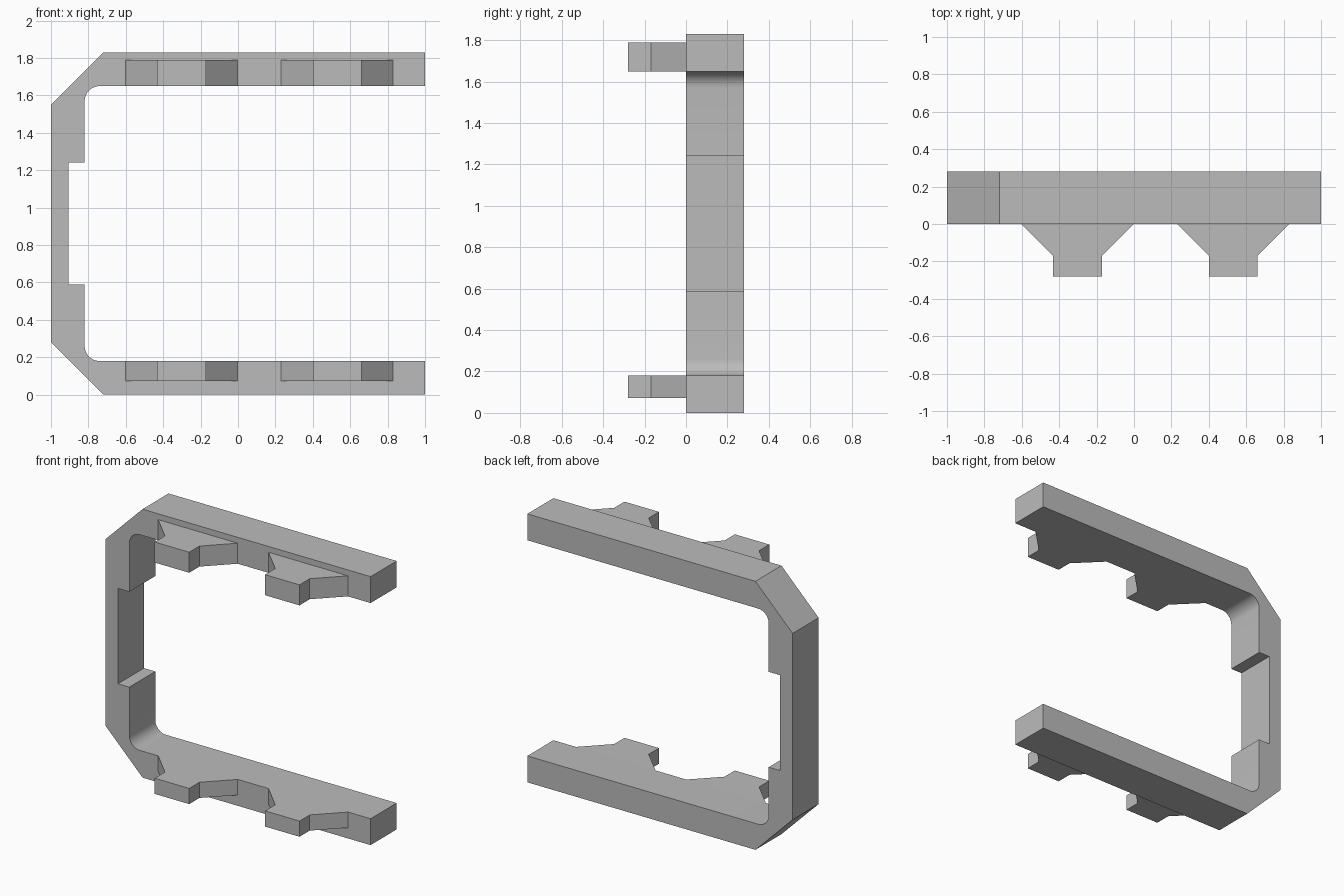
import bpy
import bmesh
from math import sin, cos, radians

cube = bpy.data.objects.get("Cube")
if cube:
    bpy.data.objects.remove(cube, do_unlink=True)

GREY = (0.5, 0.5, 0.5, 1.0)
mat = bpy.data.materials.new("mid grey")
mat.use_nodes = True
mat.diffuse_color = GREY
mat.node_tree.nodes["Principled BSDF"].inputs["Base Color"].default_value = GREY


def extrude_profile(name, points, depth):
    """Solid made by sweeping a closed 3D outline along a vector."""
    bm = bmesh.new()
    face = bm.faces.new([bm.verts.new(p) for p in points])
    result = bmesh.ops.extrude_face_region(bm, geom=[face])
    moved = [v for v in result["geom"] if isinstance(v, bmesh.types.BMVert)]
    bmesh.ops.translate(bm, verts=moved, vec=depth)
    bmesh.ops.recalc_face_normals(bm, faces=bm.faces)
    mesh = bpy.data.meshes.new(name)
    bm.to_mesh(mesh)
    bm.free()
    mesh.materials.append(mat)
    obj = bpy.data.objects.new(name, mesh)
    bpy.context.collection.objects.link(obj)
    bpy.ops.object.select_all(action="DESELECT")
    obj.select_set(True)
    bpy.context.view_layer.objects.active = obj
    bpy.ops.object.shade_smooth_by_angle(angle=radians(30))
    return obj


# C-shaped frame: upper half of the outline, then mirrored about mid height
HEIGHT = 1.83
BACK = 0.28
R = 0.08
fillet = [(-0.74 - R * sin(radians(a)), 1.57 + R * cos(radians(a)))
          for a in range(0, 91, 10)]
upper = [(-1, 1.55), (-0.72, HEIGHT), (1, HEIGHT), (1, 1.65)]
upper += fillet + [(-0.82, 1.24), (-0.905, 1.24)]
lower = [(x, HEIGHT - z) for x, z in reversed(upper)]
extrude_profile("frame", [(x, 0, z) for x, z in upper + lower], (0, BACK, 0))

# Flared tabs on the front of both arms
half_tab = [(-0.3, 0), (-0.13, -0.17), (-0.13, -0.28)]
tab = half_tab + [(-x, y) for x, y in reversed(half_tab)]
for level, bottom, top in (("upper", 1.65, 1.79), ("lower", 0.073, 0.18)):
    for side, centre in (("right", -0.302), ("left", 0.53)):
        extrude_profile(f"{level}_{side}_tab",
                        [(x + centre, y, bottom) for x, y in tab],
                        (0, 0, top - bottom))
